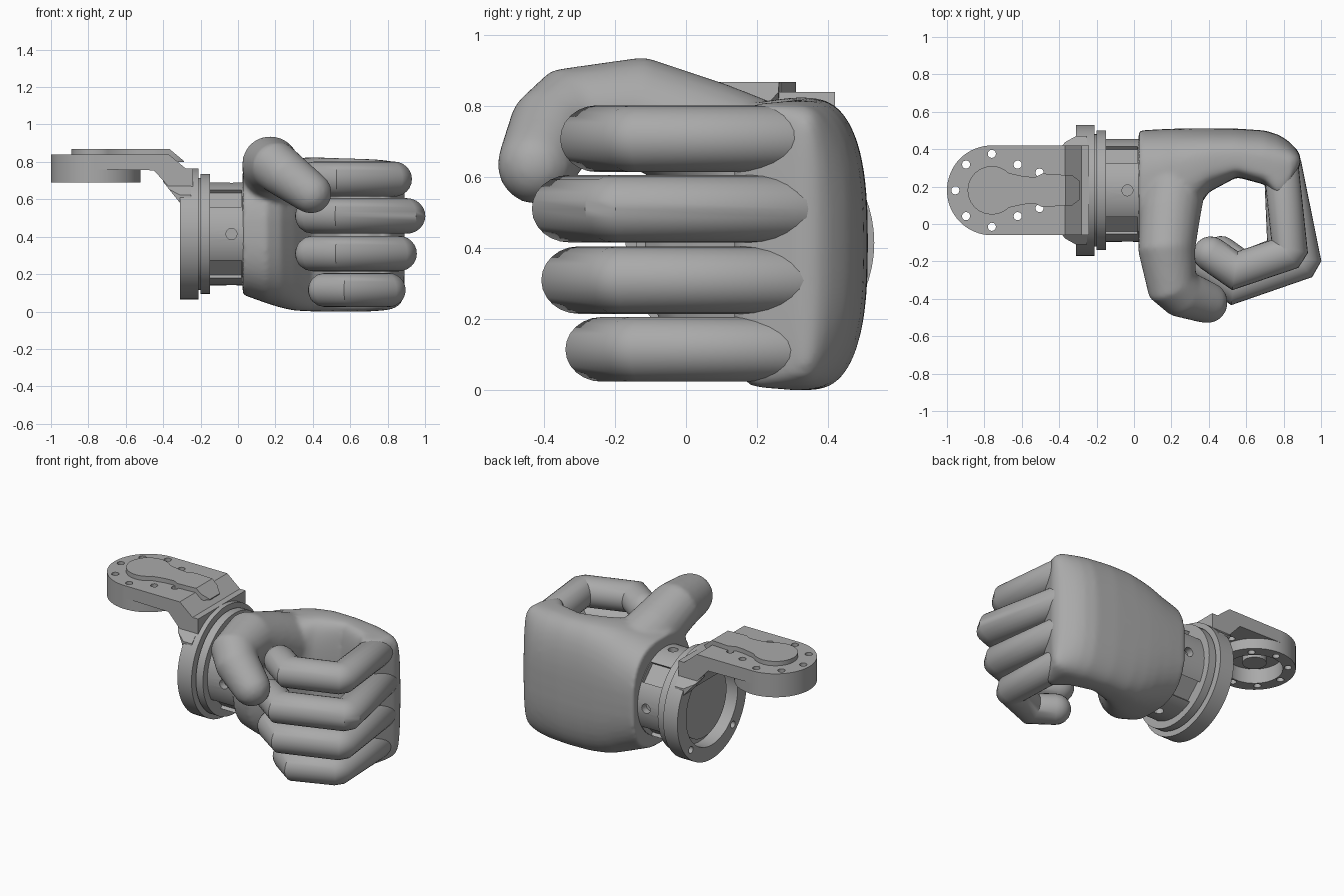
import bpy, bmesh
from math import sin, cos, pi, radians
from mathutils import Vector, Matrix

cube = bpy.data.objects.get("Cube")
if cube:
    bpy.data.objects.remove(cube, do_unlink=True)

grey = bpy.data.materials.new("plain_grey")
grey.use_nodes = True
COLOUR = (0.4, 0.4, 0.4, 1)
grey.diffuse_color = COLOUR
grey.node_tree.nodes["Principled BSDF"].inputs["Base Color"].default_value = COLOUR

CY, CZ = 0.18, 0.415            # wrist axis
HUB = -0.76                     # x of the bracket's round end


def finish(bm, name, angle=35):
    bmesh.ops.recalc_face_normals(bm, faces=bm.faces)
    mesh = bpy.data.meshes.new(name)
    bm.to_mesh(mesh)
    bm.free()
    mesh.materials.append(grey)
    obj = bpy.data.objects.new(name, mesh)
    bpy.context.collection.objects.link(obj)
    smooth(obj, angle)
    return obj


def smooth(obj, angle=35):
    bpy.ops.object.select_all(action='DESELECT')
    obj.select_set(True)
    bpy.context.view_layer.objects.active = obj
    bpy.ops.object.shade_smooth_by_angle(angle=radians(angle))


def add_cylinder(bm, start, end, r, sides=48):
    a, b = Vector(start), Vector(end)
    turn = (b - a).to_track_quat('Z', 'Y').to_matrix().to_4x4()
    bmesh.ops.create_cone(bm, cap_ends=True, segments=sides, radius1=r, radius2=r,
                          depth=(b - a).length, matrix=Matrix.Translation((a + b) / 2) @ turn)


def wrist_disc(bm, x0, x1, r):
    add_cylinder(bm, (x0, CY, CZ), (x1, CY, CZ), r, 64)


def add_prism(bm, outline, offset):
    face = bm.faces.new([bm.verts.new(p) for p in outline])
    moved = bmesh.ops.extrude_face_region(bm, geom=[face])["geom"]
    bmesh.ops.translate(bm, vec=offset, verts=[v for v in moved if isinstance(v, bmesh.types.BMVert)])


def trim(bm, co, normal):
    bmesh.ops.bisect_plane(bm, geom=bm.verts[:] + bm.edges[:] + bm.faces[:],
                           plane_co=co, plane_no=normal, clear_outer=True)
    bmesh.ops.holes_fill(bm, edges=[e for e in bm.edges if e.is_boundary])


def cut(obj, fill):
    """Subtract the shapes added by fill(bm), then drop the cutter."""
    bm = bmesh.new()
    fill(bm)
    cutter = finish(bm, "cutter")
    cutter.hide_render = True
    mod = obj.modifiers.new("cut", 'BOOLEAN')
    mod.operation, mod.solver, mod.object = 'DIFFERENCE', 'EXACT', cutter
    bpy.context.view_layer.objects.active = obj
    bpy.ops.object.modifier_apply(modifier=mod.name)
    bpy.data.objects.remove(cutter, do_unlink=True)
    smooth(obj)


def bridge(bm, rings):
    n = len(rings[0])
    for a, b in zip(rings, rings[1:]):
        for i in range(n):
            bm.faces.new((a[i], a[(i + 1) % n], b[(i + 1) % n], b[i]))
    bm.faces.new(rings[0][::-1])
    bm.faces.new(rings[-1])


def add_tube(bm, path, radii, sides=24):
    """Round limb with mitred bends and a domed tip."""
    pts, rad = [Vector(p) for p in path], list(radii)
    tip, r = pts[-1].copy(), rad[-1]
    way = (pts[-1] - pts[-2]).normalized()
    for deg in (20, 40, 60, 80):
        pts.append(tip + way * r * sin(radians(deg)))
        rad.append(r * cos(radians(deg)))
    d = (pts[1] - pts[0]).normalized()
    side = d.orthogonal().normalized()
    offs = [Matrix.Rotation(2 * pi * i / sides, 3, d) @ side for i in range(sides)]
    rings = []
    for i, p in enumerate(pts):
        nxt = (pts[i + 1] - p).normalized() if i + 1 < len(pts) else d
        n = (d + nxt).normalized()
        rings.append([bm.verts.new(p + rad[i] * (o - d * (o.dot(n) / d.dot(n)))) for o in offs])
        spin = d.rotation_difference(nxt)
        offs = [spin @ o for o in offs]
        d = nxt
    bridge(bm, rings)


def signed_power(value, power):
    return abs(value) ** power * (1 if value > 0 else -1)


# Palm: rounded sections along x, merged with the thumb
bm = bmesh.new()
sections = [  # x, y front, y widest, y back, z low, z high, front squareness
    (0.025, -0.10, 0.20, 0.50, 0.09, 0.76, 0.8), (0.15, -0.12, 0.24, 0.507, 0.045, 0.79, 0.8),
    (0.23, -0.07, 0.28, 0.51, 0.02, 0.81, 0.8), (0.30, 0.02, 0.30, 0.512, 0.005, 0.82, 0.75),
    (0.40, 0.17, 0.33, 0.512, 0.0, 0.825, 0.6), (0.55, 0.25, 0.34, 0.51, 0.0, 0.82, 0.5),
    (0.70, 0.21, 0.32, 0.50, 0.0, 0.815, 0.4), (0.77, 0.13, 0.31, 0.478, 0.005, 0.81, 0.3),
    (0.81, 0.15, 0.31, 0.455, 0.01, 0.805, 0.3), (0.84, 0.20, 0.32, 0.43, 0.02, 0.80, 0.4),
    (0.87, 0.27, 0.33, 0.40, 0.04, 0.78, 0.5), (0.89, 0.32, 0.34, 0.365, 0.08, 0.74, 0.6)]
rings = []
for x, y0, mid, y1, z0, z1, square in sections:
    ring = []
    for i in range(48):
        c, s = cos(2 * pi * i / 48), sin(2 * pi * i / 48)
        power, reach = (0.75, y1 - mid) if c > 0 else (square, mid - y0)
        ring.append(bm.verts.new((x, mid + signed_power(c, power) * reach,
                                  (z0 + z1) / 2 + signed_power(s, power) * (z1 - z0) / 2)))
    rings.append(ring)
bridge(bm, rings)
add_tube(bm, [(0.22, 0.24, 0.63), (0.19, 0.05, 0.71), (0.175, -0.14, 0.785),
              (0.205, -0.325, 0.772), (0.26, -0.375, 0.73), (0.39, -0.42, 0.635)],
         [0.17, 0.165, 0.152, 0.134, 0.128, 0.112])
palm = finish(bm, "palm_and_thumb", 180)
mod = palm.modifiers.new("merge", 'REMESH')
mod.mode, mod.voxel_size, mod.use_smooth_shade = 'VOXEL', 0.014, True
mod = palm.modifiers.new("soften", 'SMOOTH')
mod.factor, mod.iterations = 0.5, 8

# Curled fingers: height, radius, knuckle x, main bend, second bend, tip
fingers = {
    "index_finger": (0.708, 0.094, 0.785, (0.835, -0.15), (0.54, -0.25), (0.41, -0.16)),
    "middle_finger": (0.511, 0.095, 0.80, (0.905, -0.20), (0.535, -0.328), (0.40, -0.23)),
    "ring_finger": (0.310, 0.095, 0.795, (0.86, -0.19), (0.535, -0.302), (0.40, -0.21)),
    "little_finger": (0.115, 0.091, 0.785, (0.805, -0.15), (0.58, -0.237), (0.465, -0.155))}
for name, (z, r, knuckle, bend, second, tip) in fingers.items():
    bm = bmesh.new()
    base, bend, second, tip = (Vector((*p, z)) for p in ((knuckle, 0.32), bend, second, tip))
    root = base + Vector((-0.015, 0.065, 0))
    soft = [bend + (q - bend).normalized() * 0.018 for q in (base, second)]
    add_tube(bm, [root, base, *soft, second, tip], [r * 0.65] + [r] * 5)
    finish(bm, name, 40)

# Wrist flange with a recessed back
bm = bmesh.new()
wrist_disc(bm, -0.31, -0.21, 0.35)
flange = finish(bm, "wrist_flange")


def flange_cuts(bm):
    wrist_disc(bm, -0.35, -0.225, 0.26)
    for k in range(4):
        a = pi / 4 + k * pi / 2
        y, z = CY + 0.3 * cos(a), CZ + 0.3 * sin(a)
        add_cylinder(bm, (-0.35, y, z), (-0.26, y, z), 0.022, 12)


cut(flange, flange_cuts)
for name, x0, x1, r in (("wrist_seam", -0.22, -0.19, 0.30), ("wrist_ring", -0.20, -0.15, 0.32),
                        ("wrist_inner_disc", -0.255, -0.22, 0.225)):
    bm = bmesh.new()
    wrist_disc(bm, x0, x1, r)
    finish(bm, name)

# Wrist neck with diagonal recesses and screw holes
bm = bmesh.new()
wrist_disc(bm, -0.16, 0.04, 0.275)
neck = finish(bm, "wrist_neck")


def neck_cuts(bm):
    for k in range(4):
        turn = Matrix.Translation((-0.065, CY, CZ)) @ Matrix.Rotation(k * pi / 2, 4, 'X')
        block = turn @ Matrix.Rotation(pi / 4, 4, 'X') @ Matrix.Translation((0, 0, 0.295))
        bmesh.ops.create_cube(bm, size=1, matrix=block @ Matrix.Diagonal((0.17, 0.13, 0.1, 1)))
        add_cylinder(bm, turn @ Vector((0.03, 0, 0.23)), turn @ Vector((0.03, 0, 0.32)), 0.03, 12)


cut(neck, neck_cuts)


# Bracket arm and its round hub, drilled together
def bracket_cuts(bm):
    add_cylinder(bm, (HUB, CY, 0.6), (HUB, CY, 0.785), 0.165)
    for k in range(1, 8):
        a = k * pi / 4
        x, y = HUB + 0.195 * cos(a), CY + 0.195 * sin(a)
        add_cylinder(bm, (x, y, 0.6), (x, y, 0.9), 0.022, 12)
    for s in (-1, 1):
        add_cylinder(bm, (-0.505, CY + s * 0.095, 0.6), (-0.505, CY + s * 0.095, 0.9), 0.022, 12)


bm = bmesh.new()
profile = [(HUB, 0.84), (-0.37, 0.84), (-0.28, 0.765), (-0.24, 0.765), (-0.24, 0.60),
           (-0.31, 0.58), (-0.35, 0.645), (-0.45, 0.755), (HUB, 0.76)]
add_prism(bm, [(x, CY - 0.24, z) for x, z in profile], (0, 0.48, 0))
arm = finish(bm, "bracket_arm")
cut(arm, bracket_cuts)
# Keep the flange recess open under the arm
cut(arm, lambda bm: wrist_disc(bm, -0.32, -0.22, 0.26))
bm = bmesh.new()
add_cylinder(bm, (HUB, CY, 0.69), (HUB, CY, 0.8399), 0.24, 64)
cut(finish(bm, "bracket_hub"), bracket_cuts)
bm = bmesh.new()
add_cylinder(bm, (HUB, CY, 0.73), (HUB, CY, 0.80), 0.07)
finish(bm, "hub_boss")

# Gussets that widen the bracket where it meets the flange
for name, s in (("left_gusset", 1), ("right_gusset", -1)):
    bm = bmesh.new()
    outline = [(-0.40, 0.2), (-0.40, 0.24), (-0.31, 0.29), (-0.25, 0.29), (-0.25, 0.2)]
    add_prism(bm, [(x, CY + s * y, 0.58) for x, y in outline], (0, 0, 0.18))
    trim(bm, (-0.31, 0, 0.58), (-0.175, 0, -0.14))
    trim(bm, (-0.25, CY + s * 0.24, 0.67), (0, s * 0.24, 0.255))
    finish(bm, name)

# Raised keyhole cover on the bracket
half = [(HUB + 0.13 * cos(radians(a)), 0.13 * sin(radians(a))) for a in range(180, 30, -15)]
half += [(-0.59, 0.075), (-0.53, 0.07), (-0.49, 0.09), (-0.42, 0.085), (-0.33, 0.08), (-0.29, 0.05)]
outline = half + [(x, -y) for x, y in reversed(half[1:])]
bm = bmesh.new()
add_prism(bm, [(x, CY + y, 0.80) for x, y in outline], (0, 0, 0.068))
trim(bm, (-0.365, 0, 0.868), (0.075, 0, 0.09))
finish(bm, "keyhole_cover")
